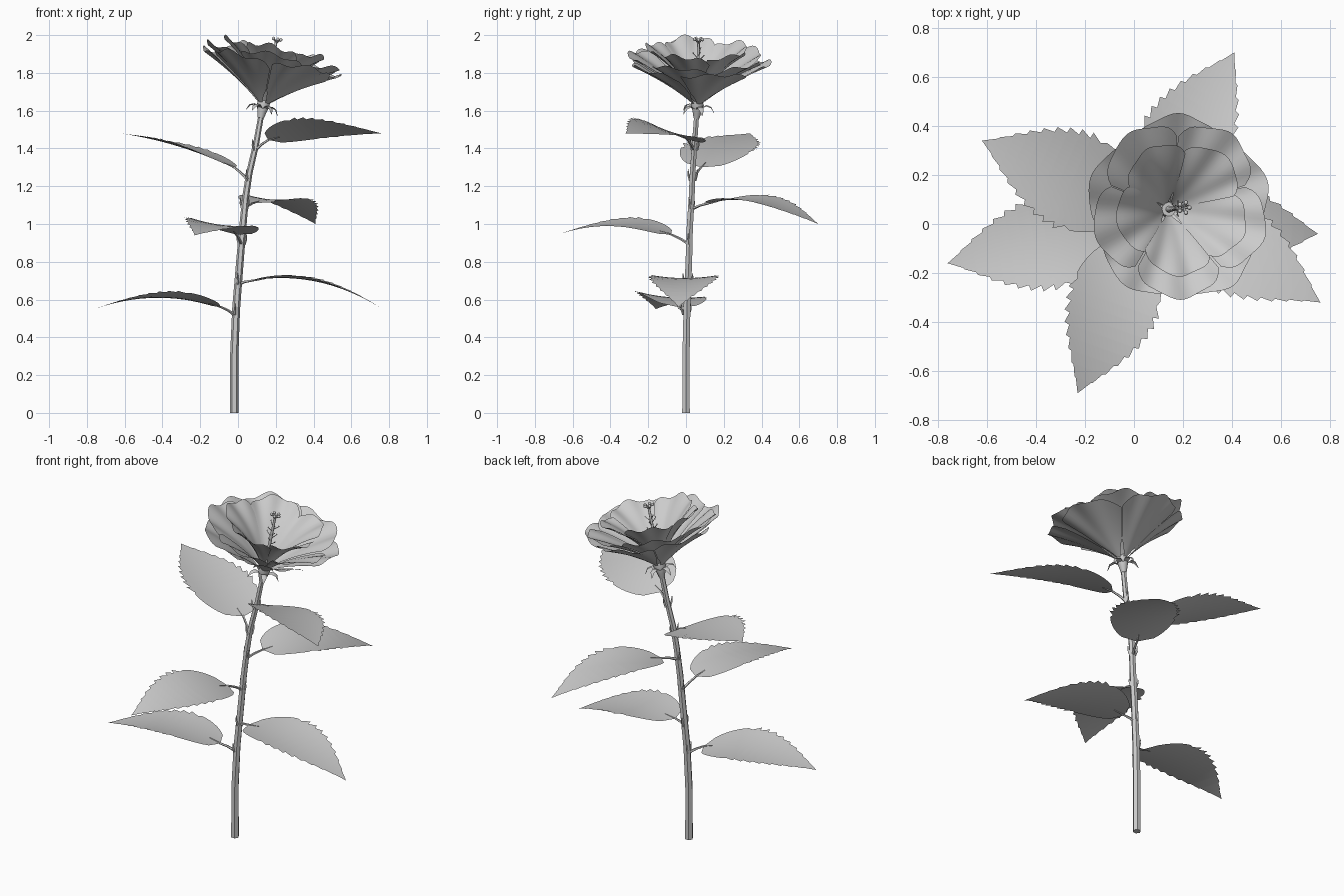
import bpy, bmesh, math
from mathutils import Vector

cube = bpy.data.objects.get("Cube")
if cube:
    bpy.data.objects.remove(cube)

gray = bpy.data.materials.new("soft_gray")
gray.use_nodes = True
gray.diffuse_color = (0.6, 0.6, 0.6, 1)
gray.node_tree.nodes["Principled BSDF"].inputs["Base Color"].default_value = (0.6, 0.6, 0.6, 1)


def finish(name, bm, angle=60):
    bmesh.ops.remove_doubles(bm, verts=bm.verts, dist=0.0002)
    mesh = bpy.data.meshes.new(name)
    bm.to_mesh(mesh)
    bm.free()
    mesh.materials.append(gray)
    obj = bpy.data.objects.new(name, mesh)
    bpy.context.collection.objects.link(obj)
    bpy.ops.object.select_all(action='DESELECT')
    obj.select_set(True)
    bpy.context.view_layer.objects.active = obj
    bpy.ops.object.shade_smooth_by_angle(angle=math.radians(angle))
    return obj


def skin(bm, rows, closed=False):
    """Join rows of points with quads."""
    grid = [[bm.verts.new(p) for p in row] for row in rows]
    n = len(grid[0])
    for a, b in zip(grid, grid[1:]):
        for i in range(n if closed else n - 1):
            j = (i + 1) % n
            bm.faces.new((a[i], a[j], b[j], b[i]))
    return grid


def tube(bm, points, radii, sides=6):
    pts = [Vector(p) for p in points]
    rows = []
    for i, p in enumerate(pts):
        d = pts[min(i + 1, len(pts) - 1)] - pts[max(i - 1, 0)]
        q = Vector((0, 0, 1)).rotation_difference(d.normalized())
        ring = [2 * math.pi * k / sides for k in range(sides)]
        rows.append([p + q @ Vector((math.cos(a), math.sin(a), 0)) * radii[i] for a in ring])
    grid = skin(bm, rows, True)
    bm.faces.new(list(reversed(grid[0])))
    bm.faces.new(grid[-1])


def bezier(a, b, c, t):
    return a * (1 - t) ** 2 + b * 2 * t * (1 - t) + c * t * t


# Stem
stem = [(-.02, 0, 0), (-.02, 0, .3), (-.01, .005, .55), (.01, .015, .8), (.025, .02, .98),
        (.04, .03, 1.14), (.06, .035, 1.27), (.095, .045, 1.42), (.12, .055, 1.56)]
bm = bmesh.new()
tube(bm, stem, [.023 - .001 * i for i in range(len(stem))])
finish("stem", bm, 30)


# Leaves: serrated blades on thin stalks
def leaf(name, joint, base, mid, tip, roll, half=0.185, teeth=9):
    joint, base, mid, tip = map(Vector, (joint, base, mid, tip))
    d = (tip - base).normalized()
    side = Vector((-d.y, d.x, 0)).normalized()
    steps = [(i / 24, 1) for i in range(8)]
    dt = 0.66 / teeth
    for k in range(teeth):
        t = 0.33 + k * dt
        steps += [(t, 0.93), (t + dt * 0.9, 1.06)]
    steps.append((1, 0))
    rows = []
    for t, tooth in steps:
        w = half * max(math.sin(math.pi * t ** 0.72), 0) ** (0.6 + 0.45 * t) * tooth
        row = []
        for i in range(-4, 5):
            s = i / 4 * w
            point = bezier(base, mid, tip, t) + side * s
            point.z += roll * s + 0.5 * s * s
            row.append(point)
        rows.append(row)
    bm = bmesh.new()
    skin(bm, rows)
    finish(name, bm)
    bm = bmesh.new()
    tube(bm, [joint, (joint + base) / 2 + Vector((0, 0, .004)), base, bezier(base, mid, tip, .1)],
         [.009, .007, .006, .002], 5)
    # Small stipules beside the joint
    for sgn in (-1, 1):
        root = joint + side * sgn * .014
        tube(bm, [root, root + Vector((0, 0, .03)) + side * sgn * .01,
                  root + Vector((0, 0, .06)) + side * sgn * .012], [.007, .006, .001], 4)
    finish(name + "_stalk", bm)


leaf("leaf_low_right", (-.02, 0, .52), (-.09, -.04, .56), (-.42, -.08, .67), (-.76, -.16, .55), .08)
leaf("leaf_low_left", (0, .01, .68), (.07, 0, .70), (.42, -.01, .76), (.75, -.04, .56), 0)
leaf("leaf_front", (.02, .02, .89), (-.01, -.08, .945), (-.09, -.38, 1.05), (-.23, -.69, .94), -.12)
leaf("leaf_back", (.035, .03, 1.08), (.08, .12, 1.11), (.25, .4, 1.18), (.41, .70, 1.0), .05)
leaf("leaf_high_right", (.055, .035, 1.23), (-.02, .08, 1.3), (-.3, .2, 1.43), (-.62, .34, 1.48), .08, .2)
leaf("leaf_high_left", (.09, .045, 1.39), (.16, .01, 1.445), (.45, -.1, 1.53), (.76, -.32, 1.48), -.27)

# Flower frame: local z runs along the tilted flower axis
ORIGIN = Vector((.14, .06, 1.66))
TILT = Vector((0, 0, 1)).rotation_difference(Vector((.2, .02, .98)).normalized())


def place(r, a, h):
    return ORIGIN + TILT @ Vector((r * math.cos(a), r * math.sin(a), h))


def along(profile, t):
    """Smooth point on a (radius, height) profile."""
    a, b, c = (Vector(p) for p in profile)
    return bezier(a, b, c, t)


# Petals: three whorls of five
def whorl(name, profile, start, span):
    for k in range(5):
        mid = math.radians(start + 72 * k)
        rows = []
        for i in range(13):
            v = i / 12
            spread = span * (0.55 + 0.45 * min(1, v * 2.5))
            row = []
            for j in range(-10, 11):
                s = j / 10
                ruffle = 1 - .16 * abs(s) ** 3 + .018 * math.cos(7 * s) * v
                r, h = along(profile, v * ruffle)
                h += .010 * math.sin(8 * s + k) * v ** 3 - .006 * s * v
                row.append(place(r, mid + s * spread, h))
            rows.append(row)
        bm = bmesh.new()
        skin(bm, rows)
        finish(f"{name}_petal_{k + 1}", bm)


whorl("outer", ((.018, -.03), (.14, .08), (.38, .205)), 90, .62)
whorl("middle", ((.016, -.025), (.11, .10), (.365, .235)), 54, .62)
whorl("inner", ((.014, -.02), (.09, .16), (.275, .28)), 122, .66)

# Receptacle below the petals
bm = bmesh.new()
tube(bm, [stem[-1], place(0, 0, -.07), place(0, 0, -.03), place(0, 0, .01)], [.016, .024, .034, .03], 10)
finish("receptacle", bm)

# Drooping sepals
bm = bmesh.new()
for k in range(5):
    a = math.radians(18 + 72 * k)
    rows = []
    for r, h, w in ((.022, -.05, .016), (.05, -.03, .018), (.075, -.04, .013), (.09, -.07, .001)):
        rows.append([place(r, a + s * w / r, h - abs(s) * .004) for s in (-1, 0, 1)])
    skin(bm, rows)
finish("sepals", bm)

# Pistil column, stigma arms and stamens
bm = bmesh.new()
tube(bm, [place(0, 0, h) for h in (0, .1, .2, .31)], [.014, .010, .008, .007], 8)
for k in range(5):
    a = math.radians(72 * k)
    tube(bm, [place(0, a, .30), place(.012, a, .32), place(.022, a, .325)], [.005, .005, .004], 5)
    bmesh.ops.create_icosphere(bm, subdivisions=1, radius=.010)
    bmesh.ops.translate(bm, verts=bm.verts[-12:], vec=place(.022, a, .325))
finish("pistil", bm)

bm = bmesh.new()
for k in range(10):
    a, h = 2.4 * k, .14 + .012 * k
    tube(bm, [place(.006, a, h), place(.028, a, h + .02), place(.032, a, h + .026)],
         [.0025, .002, .004], 4)
finish("stamens", bm)
